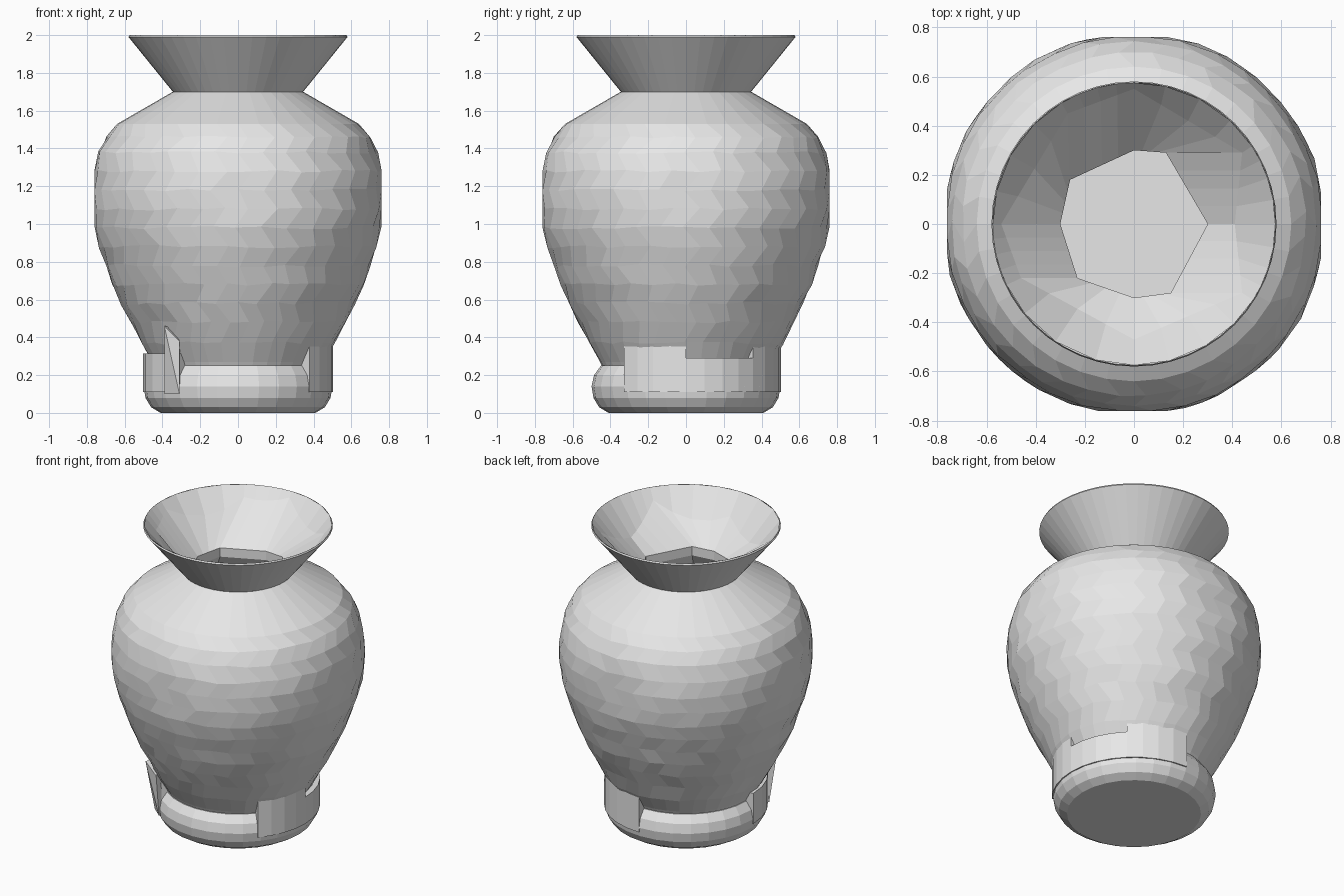
import bpy, bmesh, math, random
from mathutils import Vector

random.seed(4)
cube = bpy.data.objects.get("Cube")
if cube:
    bpy.data.objects.remove(cube)

grey = bpy.data.materials.new("pale grey clay")
grey.use_nodes = True
grey.diffuse_color = (0.8, 0.8, 0.8, 1)
grey.node_tree.nodes["Principled BSDF"].inputs["Base Color"].default_value = (0.8, 0.8, 0.8, 1)


def add_object(name, bm, fix_normals=True):
    if fix_normals:
        bmesh.ops.recalc_face_normals(bm, faces=bm.faces)
    mesh = bpy.data.meshes.new(name)
    bm.to_mesh(mesh)
    bm.free()
    mesh.materials.append(grey)
    obj = bpy.data.objects.new(name, mesh)
    bpy.context.collection.objects.link(obj)
    return obj


def loft(name, rings, cap_first=False, cap_last=False, fix_normals=True):
    """Bridge closed rings that all have the same number of points."""
    bm = bmesh.new()
    loops = [[bm.verts.new(p) for p in ring] for ring in rings]
    for low, high in zip(loops, loops[1:]):
        n = len(low)
        for i in range(n):
            j = (i + 1) % n
            bm.faces.new((low[i], low[j], high[j], high[i]))
    if cap_first:
        bm.faces.new(loops[0][::-1])
    if cap_last:
        bm.faces.new(loops[-1])
    return add_object(name, bm, fix_normals)


def circle(radius, z, count, wobble=0.0, turn=0.0):
    ring = []
    for i in range(count):
        a = math.tau * (i + turn + random.uniform(-30, 30) * wobble) / count
        r = radius + random.uniform(-wobble, wobble)
        ring.append((r * math.cos(a), r * math.sin(a), z + random.uniform(-2, 2) * wobble))
    return ring


def polygon_ring(corners, height, scale=1.0, steps=4):
    """Closed ring along a polygon; height is a function of the radius."""
    ring = []
    for i, c in enumerate(corners):
        a, b = Vector(c), Vector(corners[(i + 1) % len(corners)])
        for s in range(steps):
            p = a.lerp(b, s / steps) * scale
            ring.append((p.x, p.y, height(p.length)))
    return ring


# Hammered body, flattened slightly on its four sides
profile = [(.42, .2), (.455, .27), (.515, .37), (.57, .48), (.62, .58), (.665, .68),
           (.70, .78), (.735, .88), (.762, .98), (.775, 1.08), (.778, 1.18),
           (.768, 1.28), (.742, 1.38), (.70, 1.46), (.64, 1.53), (.345, 1.7)]
rings = []
for k, (r, z) in enumerate(profile):
    wobble = 0.004 if 1 < k < len(profile) - 2 else 0.0
    ring = circle(r, z, 36, wobble, turn=0.5 * (k % 2) if wobble else 0)
    rings.append([(max(-.76, min(.76, x)), max(-.76, min(.76, y)), h) for x, y, h in ring])
loft("body", rings)

# Rounded foot
foot = [(.41, 0), (.46, .03), (.49, .08), (.5, .14), (.487, .2), (.45, .25), (.3, .26)]
loft("foot", [circle(r, z, 28) for r, z in foot], cap_first=True, cap_last=True)


# Upright wall segments around the foot
def foot_wall(name, start, end, top):
    angles = [math.radians(start + (end - start) * i / 4) for i in range(5)]
    outline = [(.502, a) for a in angles] + [(.36, a) for a in reversed(angles)]
    loft(name, [[(r * math.cos(a), r * math.sin(a), z) for r, a in outline]
                for z in (.11, top)], True, True)


for name, start, end, top in (("right_front_wall", -41, 0, .365),
                              ("right_back_wall", 0, 45, .29),
                              ("back_wall", 45, 90, .365),
                              ("left_wall", 180, 231, .315)):
    foot_wall(name, start, end, top)

# Pointed chip at the end of the left wall
bm = bmesh.new()
for p in ((-.39, -.33, .1), (-.31, -.4, .1), (-.31, -.43, .38), (-.39, -.43, .46),
          (-.3, -.3, .1), (-.33, -.33, .45)):
    bm.verts.new(p)
bmesh.ops.convex_hull(bm, input=bm.verts)
add_object("wall_chip", bm)

# Flared mouth, outside
loft("mouth_outer", [circle(.345, 1.7, 48), circle(.58, 1.99, 48), circle(.575, 2, 48)],
     fix_normals=False)

# Roughly carved funnel and hollow, inside
throat = [(.3, 0), (.13, .29), (0, .3), (-.26, .18), (-.3, 0), (-.23, -.22), (0, -.3), (.15, -.28)]
funnel = [(.41, 0), (.44, .29), (0, .55), (-.27, .45), (-.54, 0), (-.46, -.22), (0, -.47), (.44, -.28)]
upper = polygon_ring(funnel, lambda r: 1.985 - (.565 - r) * 1.2)
rim = [(.575 * x / math.hypot(x, y), .575 * y / math.hypot(x, y), 2) for x, y, z in upper]
inside = [rim, upper]
for scale, z in ((1, 1.7), (1, 1.64), (1.9, 1.2), (1.2, .3)):
    inside.append(polygon_ring(throat, lambda r, z=z: z, scale))
# Ring order runs downward, so the faces look inward
loft("hollow", inside, cap_last=True, fix_normals=False)
